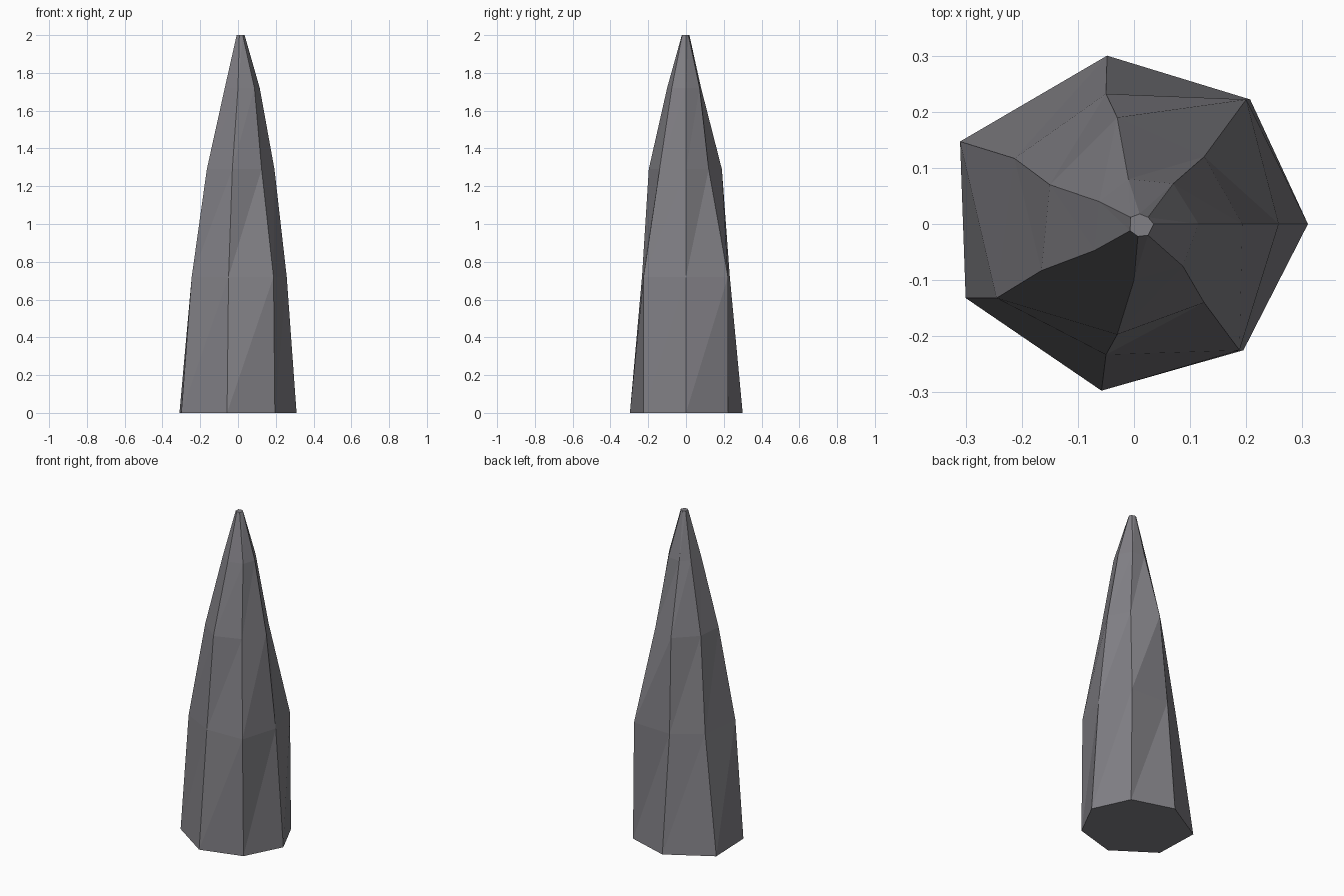
import bpy
import bmesh

# Remove the default object
default_cube = bpy.data.objects.get("Cube")
if default_cube:
    bpy.data.objects.remove(default_cube, do_unlink=True)

# Stone colour
stone = bpy.data.materials.new("Grey stone")
colour = (0.22, 0.215, 0.235, 1)
stone.use_nodes = True
stone.diffuse_color = colour
stone.node_tree.nodes["Principled BSDF"].inputs["Base Color"].default_value = colour

# Seven-sided uneven cross-sections of the spike: height, then corners
# running counter-clockwise from the +x corner
SECTIONS = [
    (0, [(.31, 0), (.207, .222), (-.048, .3), (-.31, .147),
         (-.3, -.132), (-.058, -.297), (.195, -.225)]),
    (.72, [(.258, 0), (.2, .222), (-.05, .232), (-.213, .117),
           (-.245, -.132), (-.05, -.233), (.188, -.225)]),
    (1.29, [(.193, 0), (.125, .12), (-.03, .19), (-.15, .07),
            (-.165, -.083), (-.03, -.197), (.125, -.14)]),
    (1.72, [(.115, 0), (.07, .072), (-.01, .08), (-.062, .04),
            (-.07, -.047), (0, -.1), (.087, -.075)]),
    (2, [(.035, 0), (.025, .012), (.01, .018), (-.006, .012),
         (-.007, -.012), (.007, -.022), (.025, -.02)]),
]


def add_ring(bm, height, corners):
    return [bm.verts.new((x, y, height)) for x, y in corners]


def bridge(bm, lower, upper):
    """Join two rings with facets split along a consistent diagonal."""
    count = len(lower)
    for i in range(count):
        j = (i + 1) % count
        bm.faces.new((lower[i], lower[j], upper[j]))
        bm.faces.new((lower[i], upper[j], upper[i]))


# Tapering rock spike with flat facets, a flat base and a small blunt tip
bm = bmesh.new()
rings = [add_ring(bm, height, corners) for height, corners in SECTIONS]
for lower, upper in zip(rings, rings[1:]):
    bridge(bm, lower, upper)
bm.faces.new(list(reversed(rings[0])))
bm.faces.new(rings[-1])
bmesh.ops.recalc_face_normals(bm, faces=bm.faces)

mesh = bpy.data.meshes.new("rock_spike")
bm.to_mesh(mesh)
bm.free()
mesh.materials.append(stone)
spike = bpy.data.objects.new("rock_spike", mesh)
bpy.context.collection.objects.link(spike)
